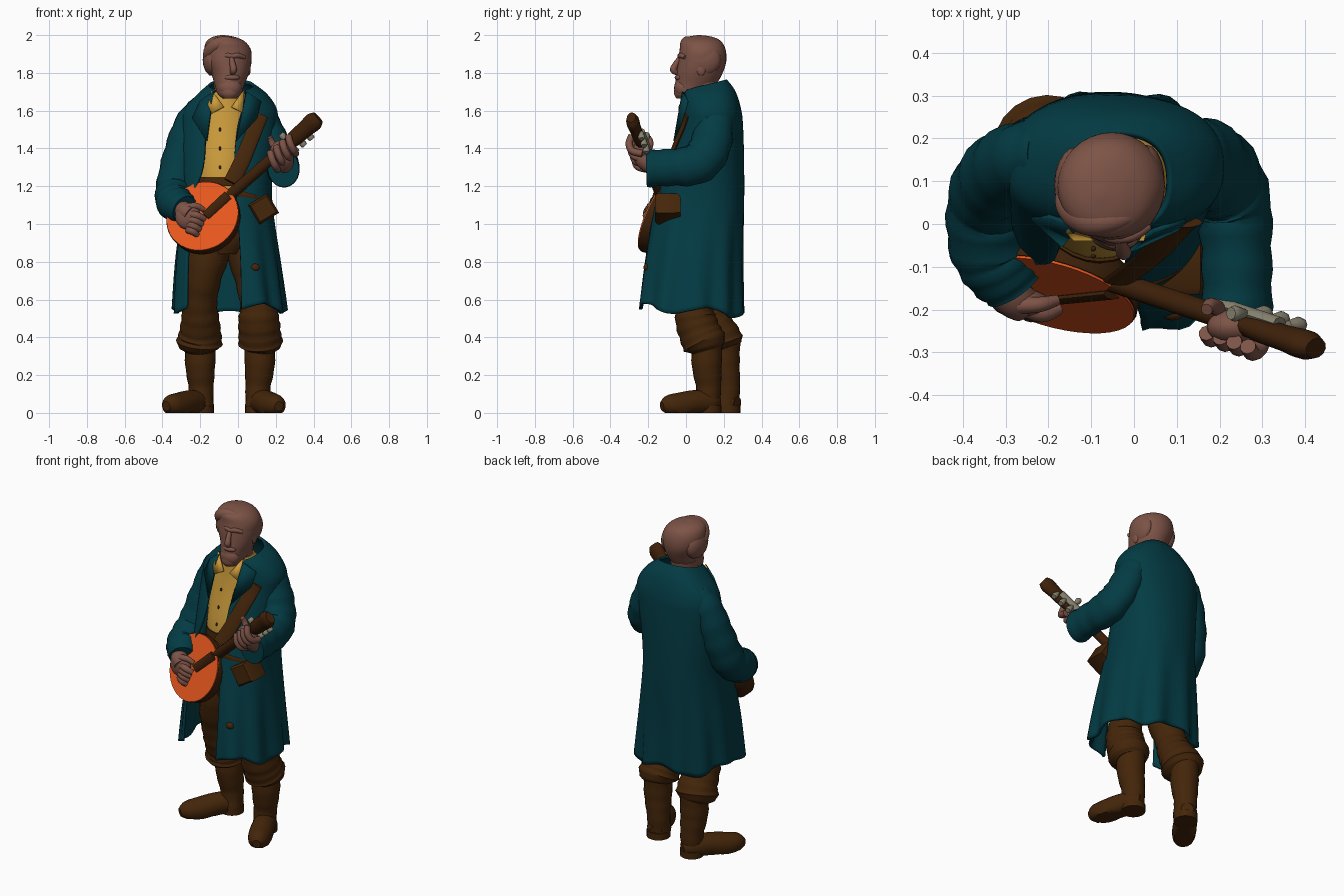
import bpy, bmesh, math
from mathutils import Vector

cube = bpy.data.objects.get("Cube")
if cube:
    bpy.data.objects.remove(cube, do_unlink=True)


def material(name, r, g, b):
    m = bpy.data.materials.new(name)
    m.use_nodes = True
    m.diffuse_color = (r, g, b, 1)
    shader = next(n for n in m.node_tree.nodes if n.type == 'BSDF_PRINCIPLED')
    shader.inputs["Base Color"].default_value = (r, g, b, 1)
    shader.inputs["Roughness"].default_value = 0.8
    return m


teal = material("teal cloth", .001, .044, .058)
skin = material("skin", .205, .087, .062)
brown = material("brown leather", .058, .019, .003)
wood = material("dark wood", .048, .015, .003)
orange = material("orange drum skin", .83, .1, .013)
yellow = material("yellow shirt", .6, .33, .045)
metal = material("peg metal", .25, .23, .165)


def spline(points, steps=5):
    """Catmull-Rom interpolation of number tuples."""
    pts = [Vector(p) for p in points]
    out = []
    for i in range(len(pts) - 1):
        a, b, c = pts[max(i - 1, 0)], pts[i], pts[i + 1]
        d = pts[min(i + 2, len(pts) - 1)]
        for k in range(steps):
            t = k / steps
            out.append((2 * b + (c - a) * t + (2 * a - 5 * b + 4 * c - d) * t * t
                        + (3 * b - a - 3 * c + d) * t ** 3) / 2)
    return out + [pts[-1]]


def add_object(name, bm, mat):
    bmesh.ops.recalc_face_normals(bm, faces=bm.faces)
    mesh = bpy.data.meshes.new(name)
    bm.to_mesh(mesh)
    bm.free()
    mesh.materials.append(mat)
    ob = bpy.data.objects.new(name, mesh)
    bpy.context.collection.objects.link(ob)
    return ob


def surface(name, rings, mat, closed=True, thick=0):
    """Bridge rows of points into one mesh object."""
    bm = bmesh.new()
    rows = [[bm.verts.new(p) for p in ring] for ring in rings]
    n = len(rows[0])
    for low, high in zip(rows, rows[1:]):
        for i in range(n if closed else n - 1):
            j = (i + 1) % n
            bm.faces.new((low[i], low[j], high[j], high[i]))
    if closed:
        bm.faces.new(rows[0])
        bm.faces.new(rows[-1])
    ob = add_object(name, bm, mat)
    if thick:
        mod = ob.modifiers.new("thickness", 'SOLIDIFY')
        mod.thickness, mod.offset = thick, 0


def tube(name, points, mat, ref=(1, 0, 0), flat=1.0, sides=20, steps=5, folds=0, floor=-1):
    """Sweep an ellipse along (x, y, z, radius) points."""
    path = spline(points, steps)
    rings = []
    for i, p in enumerate(path):
        tangent = (path[min(i + 1, len(path) - 1)] - path[max(i - 1, 0)]).to_3d().normalized()
        u = tangent.cross(Vector(ref)).normalized()
        v = u.cross(tangent)
        r = p[3] * (1 + folds * math.sin(i * 1.9))
        ring = []
        for k in range(sides):
            a = math.tau * k / sides
            q = p.to_3d() + u * r * math.cos(a) + v * r * flat * math.sin(a)
            q.z = max(q.z, floor)
            ring.append(q)
        rings.append(ring)
    surface(name, rings, mat)


def loft(name, rows, mat, sides=32):
    """Stack ellipses given as (z, centre x, centre y, radius x, radius y)."""
    angles = [math.tau * k / sides for k in range(sides)]
    surface(name, [[(x + rx * math.cos(a), y + ry * math.sin(a), z) for a in angles]
                   for z, x, y, rx, ry in spline(rows)], mat)


def ball(name, centre, scale, mat):
    bm = bmesh.new()
    bmesh.ops.create_uvsphere(bm, u_segments=20, v_segments=12, radius=1)
    bmesh.ops.scale(bm, vec=scale, verts=bm.verts)
    bmesh.ops.translate(bm, vec=centre, verts=bm.verts)
    add_object(name, bm, mat)


# Long coat: z, centre x, centre y, radius x, radius y, opening edges
POWER = .85
coat = spline([(.54, -.045, .02, .29, .275, -.28, .02), (.8, -.055, .037, .268, .257, -.27, .015),
               (1.1, -.06, .07, .235, .23, -.25, -.005), (1.3, -.06, .1, .235, .2, -.185, -.02),
               (1.5, -.05, .13, .245, .165, -.17, -.005), (1.6, -.04, .135, .24, .15, -.165, .02),
               (1.68, -.03, .12, .18, .135, -.15, .035), (1.73, -.035, .1, .115, .11, -.12, .04)], 7)


def signed(v, power):
    return math.copysign(abs(v) ** power, v)


def front_y(x, z):
    row = min(coat, key=lambda r: abs(r[0] - z))
    u = min(abs((x - row[1]) / row[3]), 1)
    return row[2] - row[4] * (1 - u ** (2 / POWER)) ** (POWER / 2)


rings = []
for z, cx, cy, rx, ry, left, right in coat:
    start = -math.acos(signed((right - cx) / rx, 1 / POWER))
    end = math.tau - math.acos(signed((left - cx) / rx, 1 / POWER))
    hang = max(0, 1.1 - z) / .55
    collar = max(0, z - 1.6) / .13
    ring = []
    for k in range(73):
        a = start + (end - start) * k / 72
        w = 1 + hang * .045 * math.sin(11 * a + z)
        lift = hang ** 3 * .02 * (math.sin(5 * a) - math.sin(a)) + collar * .03 * math.sin(a)
        ring.append((cx + rx * w * signed(math.cos(a), POWER),
                     cy + ry * w * signed(math.sin(a), POWER), z + lift))
    rings.append(ring)
surface("coat", rings, teal, closed=False, thick=.016)

# Sleeves with gathered folds
tube("right_sleeve", [(-.19, .16, 1.61, .075), (-.25, .15, 1.52, .09), (-.3, .12, 1.35, .1),
                      (-.335, .06, 1.19, .1), (-.335, -.04, 1.12, .1), (-.31, -.1, 1.095, .092),
                      (-.28, -.145, 1.075, .075)], teal, folds=.035)
tube("left_sleeve", [(.1, .15, 1.61, .08), (.145, .15, 1.52, .1), (.195, .12, 1.39, .11),
                     (.23, .05, 1.315, .108), (.24, -.08, 1.3, .098), (.24, -.21, 1.295, .1)],
     teal, ref=(1, 0, .1), flat=.84, folds=.035)


# Lapels lie on the coat front, given by (x, z) corners
def lapel(name, corners):
    pts = [(x, front_y(x, z) - .012, z) for x, z in corners]
    surface(name, [pts[:2], pts[:1:-1]], teal, closed=False, thick=.012)


lapel("right_lapel", [(-.13, 1.7), (-.165, 1.44), (-.24, 1.56), (-.2, 1.65)])
lapel("left_lapel", [(.045, 1.7), (-.01, 1.44), (.1, 1.56), (.12, 1.65)])

# Shirt, its collar, placket buttons and belt
loft("shirt", [(1.15, -.08, .1, .16, .185), (1.3, -.08, .1, .16, .175), (1.5, -.07, .12, .165, .15),
               (1.62, -.06, .11, .13, .12), (1.7, -.05, .085, .08, .09)], yellow)
for side, x in (("right", -.14), ("left", .03)):
    inner = -.055 + (.02 if x > 0 else -.02)
    surface(side + "_shirt_collar", [[(x, .01, 1.71), (inner, -.035, 1.62)],
                                     [(x * 1.1 - .005, -.015, 1.63), (x, -.035, 1.585)]],
            yellow, closed=False, thick=.01)
for z, y in ((1.3, -.075), (1.4, -.058), (1.5, -.03)):
    ball("shirt_button", (-.095, y, z), (.006, .006, .01), wood)
loft("belt", [(1.2, -.08, .1, .165, .192), (1.25, -.08, .1, .165, .188)], brown)

# Shoulder strap and belt pouch
tube("strap", [(x, front_y(x, z) - .006, z, .042) for x, z in
               ((.12, 1.58), (.1, 1.53), (.06, 1.43), (.02, 1.33), (-.035, 1.22))],
     brown, ref=(0, -1, 0), flat=.3)
tube("pouch", [(.135, -.03, 1.08, .08), (.135, -.06, 1.08, .085), (.135, -.15, 1.08, .085),
               (.135, -.165, 1.08, .07)], brown, ref=(.25, 0, 1), sides=4, steps=1)
tube("pouch_belt", [(x, front_y(x, 1.15) - .008, 1.16 - x * .3, .02) for x in (0, .05, .1, .15)],
     brown, ref=(0, -1, 0), flat=.4)
ball("coat_toggle", (.09, front_y(.09, .77) - .01, .77), (.025, .015, .02), brown)

# Trousers gathered over tall boots
loft("hips", [(.84, -.08, .07, .11, .12), (.95, -.07, .08, .16, .16), (1.22, -.08, .1, .155, .175)], brown)
tube("right_trouser", [(-.12, .06, .95, .12), (-.175, .04, .76, .1), (-.2, .08, .6, .09),
                       (-.2, .12, .5, .1), (-.2, .165, .42, .112), (-.205, .185, .365, .12),
                       (-.205, .195, .33, .08)], brown, folds=.03)
tube("left_trouser", [(.01, .07, .95, .11), (.07, .06, .74, .095), (.105, .05, .58, .095),
                      (.11, .05, .5, .108), (.115, .075, .42, .112), (.12, .1, .365, .115),
                      (.12, .11, .33, .08)], brown, folds=.03)


def boot(side, shaft, heel, toe):
    (sx, sy), (hx, hy), (tx, ty) = shaft, heel, toe
    tube(side + "_boot_shaft", [(sx, sy, .38, .082), (sx, sy, .25, .079),
                                (hx, hy - .01, .13, .066), (hx, hy - .02, .03, .066)], brown, folds=.02)
    foot = [(hx + (tx - hx) * f, hy + (ty - hy) * f, z, r) for f, z, r in
            ((-.18, .05, .035), (0, .055, .06), (.35, .055, .066), (.7, .04, .068),
             (.97, .04, .055), (1.12, .035, .025))]
    tube(side + "_boot_foot", foot, brown, ref=(0, 0, 1), floor=0)
    tube(side + "_boot_heel", [(hx, hy - .01, z, .068) for z in (0, .04)], brown, steps=1)


boot("right", (-.2, .205), (-.195, .23), (-.36, .0))
boot("left", (.115, .11), (.105, .13), (.205, -.1))

# Head, neck, hair and face
tube("neck", [(-.05, .1, 1.55, .08), (-.05, .085, 1.65, .075), (-.05, .09, 1.76, .08)], skin)
loft("head", [(1.665, -.045, -.01, .035, .04), (1.69, -.045, .012, .062, .075), (1.74, -.045, .05, .08, .108),
              (1.8, -.042, .072, .1, .122), (1.86, -.05, .085, .12, .128), (1.92, -.055, .088, .124, .122),
              (1.965, -.065, .08, .103, .108), (1.99, -.075, .075, .06, .068), (2, -.08, .07, .01, .01)], skin)
tube("nose", [(-.035, -.03, 1.885, .01), (-.028, -.055, 1.845, .016), (-.024, -.066, 1.815, .018),
              (-.03, -.045, 1.798, .012)], skin)
tube("brow", [(-.1, -.005, 1.882, .01), (-.06, -.028, 1.892, .014), (-.03, -.033, 1.888, .012),
              (0, -.025, 1.892, .014), (.035, -.004, 1.882, .01)], skin, ref=(0, 0, 1))
ball("beard", (-.042, -.018, 1.72), (.062, .045, .055), skin)
ball("moustache", (-.035, -.035, 1.775), (.045, .025, .018), skin)
tube("forelock", [(-.16, .09, 1.85, .018), (-.15, .045, 1.91, .034), (-.11, .01, 1.95, .036),
                  (-.05, .008, 1.965, .027), (.02, .03, 1.95, .015)], skin, ref=(0, 0, 1))
ball("right_side_hair", (-.135, .09, 1.87), (.052, .09, .085), skin)
ball("left_side_hair", (.03, .095, 1.87), (.042, .09, .085), skin)
for x in (-.15, .055):
    ball("ear", (x, .08, 1.82), (.012, .025, .035), skin)

# Round drum of the instrument, stepped along its facing direction
centre = Vector((-.187, -.162, 1.04))
normal = Vector((-.25, -.88, .37)).normalized()


def drum(name, steps, mat):
    tube(name, [(*(centre + normal * d), r) for d, r in steps], mat, sides=40, steps=1)


drum("drum_body", [(-.1, .12), (-.085, .165), (-.055, .195), (-.005, .2), (0, .198)], wood)
drum("drum_face", [(-.003, .195), (.006, .195)], orange)


# Neck, fingerboard, headstock and pegs
def along(x, out=0):
    return Vector((x, -.15 - .33 * x - out, 1.19 + .88 * x))


def on_face(x, z):
    y = centre.y + (normal.x * (x - centre.x) + normal.z * (z - centre.z)) / -normal.y
    return (x, y - .01, z)


front = (0, -1, 0)
tube("instrument_neck", [(*along(x), .03) for x in (-.08, .1, .3)], wood, ref=front, flat=.9, sides=12)
tube("fingerboard", [(*on_face(-.17, 1.04), .028), (*on_face(-.05, 1.15), .03)],
     wood, ref=front, flat=.4, sides=8)
tube("headstock", [(*along(x), r) for x, r in ((.26, .03), (.3, .042), (.36, .045), (.4, .05), (.425, .035))],
     wood, ref=front, flat=.7, sides=12)
tube("peg_plate", [(*along(x, -.03), .022) for x in (.2, .27, .34)], metal, ref=front, flat=.7, sides=8)
across = Vector((-.66, 0, .75))
for x, s in ((.27, 1), (.27, -1), (.31, -1), (.35, -1)):
    a, b, c = (along(x, -.03) + across * s * d for d in (.015, .05, .066))
    tube("tuning_peg", [(*a, .01), (*b, .019), (*c, .015)], metal, ref=front, sides=8, steps=2)

# Left hand gripping the neck
tube("left_wrist", [(.245, -.17, 1.3, .045), (.25, -.225, 1.34, .045), (.245, -.245, 1.39, .04)], skin)
ball("left_palm", (.235, -.24, 1.385), (.065, .042, .06), skin)
for x in (.18, .212, .244, .276):
    p = along(x)
    tube("left_finger", [(*(p + Vector(o)), .019) for o in
                         ((.03, .01, -.06), (.02, -.045, -.045), (.0, -.06, -.005), (-.01, -.045, .035))],
         skin, sides=10)
tube("left_thumb", [(.2, -.2, 1.39, .018), (.18, -.19, 1.43, .018), (.17, -.2, 1.46, .014)], skin, sides=10)

# Right hand strumming
tube("right_wrist", [(-.32, -.12, 1.09, .045), (-.285, -.168, 1.07, .048), (-.255, -.19, 1.05, .042)],
     skin, ref=(0, 0, 1))
ball("right_palm", (-.265, -.185, 1.04), (.068, .034, .07), skin)
for k in range(4):
    z = 1.055 - k * .028
    tube("right_finger", [(-.265, -.192, z, .021), (-.215 - k * .008, -.21, z - .01, .02),
                          (-.175 - k * .013, -.197, z - .03, .015)], skin, ref=(0, 0, 1), sides=10)
tube("right_thumb", [(-.27, -.19, 1.09, .02), (-.22, -.188, 1.095, .018), (-.18, -.178, 1.075, .013)],
     skin, ref=(0, 0, 1), sides=10)

# Smooth shading with kept edges
for ob in bpy.context.scene.objects:
    ob.select_set(ob.type == 'MESH')
bpy.context.view_layer.objects.active = bpy.data.objects["coat"]
bpy.ops.object.shade_smooth_by_angle(angle=math.radians(45))
